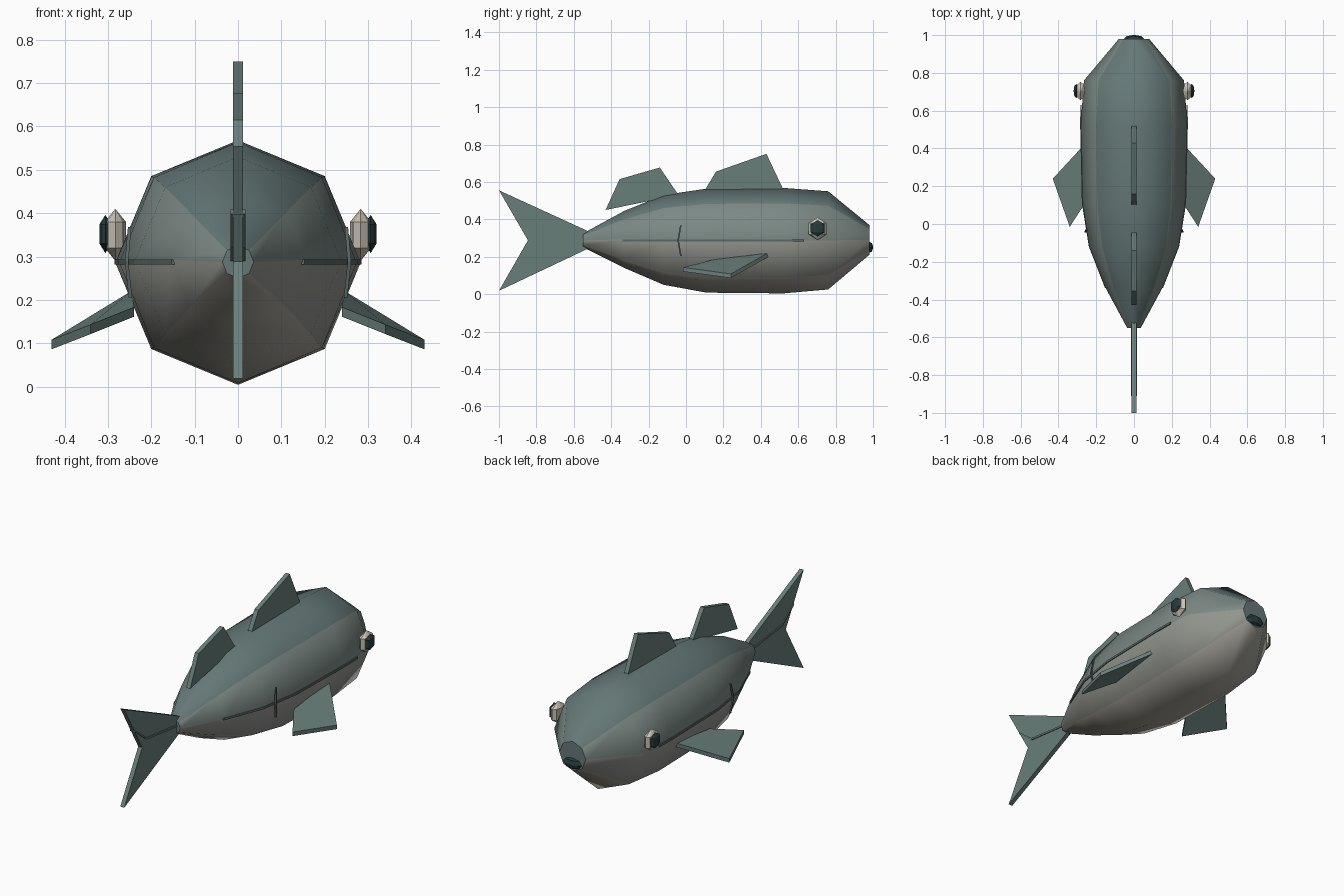
import bpy, bmesh, math
from mathutils import Vector

if "Cube" in bpy.data.objects:
    bpy.data.objects.remove(bpy.data.objects["Cube"])


def mat(name, rgb):
    m = bpy.data.materials.new(name)
    m.diffuse_color = (*rgb, 1)
    m.use_nodes = True
    m.node_tree.nodes["Principled BSDF"].inputs["Base Color"].default_value = m.diffuse_color
    return m


BACK = mat("back_teal", (0.13, 0.19, 0.185))
FLANK = mat("flank_grey", (0.20, 0.25, 0.235))
LOWER = mat("lower_flank", (0.29, 0.30, 0.27))
BELLY = mat("belly_cream", (0.36, 0.35, 0.31))
FIN = mat("fin_teal", (0.14, 0.21, 0.195))
WHITE = mat("eye_white", (0.60, 0.55, 0.47))
DARK = mat("dark", (0.02, 0.045, 0.045))
LINE = mat("line", (0.10, 0.14, 0.135))


def finish(name, bm, mats):
    bmesh.ops.recalc_face_normals(bm, faces=bm.faces[:])
    me = bpy.data.meshes.new(name)
    bm.to_mesh(me)
    bm.free()
    ob = bpy.data.objects.new(name, me)
    bpy.context.collection.objects.link(ob)
    for m in mats:
        me.materials.append(m)
    return ob


def slab(name, pts, offset, material):
    """Closed plate: outline pts shifted both ways by offset."""
    bm = bmesh.new()
    off = Vector(offset)
    a = [bm.verts.new(Vector(p) + off) for p in pts]
    b = [bm.verts.new(Vector(p) - off) for p in pts]
    bm.faces.new(a)
    bm.faces.new(b[::-1])
    n = len(pts)
    for i in range(n):
        j = (i + 1) % n
        bm.faces.new((a[i], b[i], b[j], a[j]))
    return finish(name, bm, [material])


def strip(name, path, half_a, half_b, material):
    """Thin rectangular bar following a path."""
    bm = bmesh.new()
    a, b = Vector(half_a), Vector(half_b)
    rings = [[bm.verts.new(Vector(p) + o) for o in (a + b, a - b, -a - b, b - a)]
             for p in path]
    for r, s in zip(rings, rings[1:]):
        for i in range(4):
            j = (i + 1) % 4
            bm.faces.new((r[i], r[j], s[j], s[i]))
    bm.faces.new(rings[0])
    bm.faces.new(rings[-1][::-1])
    return finish(name, bm, [material])


def ball(name, centre, radii, material, segs=8, rings=3):
    bm = bmesh.new()
    bmesh.ops.create_uvsphere(bm, u_segments=segs, v_segments=rings, radius=1)
    bmesh.ops.scale(bm, vec=radii, verts=bm.verts)
    bmesh.ops.translate(bm, vec=centre, verts=bm.verts)
    return finish(name, bm, [material])


# Body: eight-sided loft, (y, half width, bottom, top)
sections = [(-0.55, 0.036, 0.25, 0.325), (-0.33, 0.155, 0.14, 0.445),
            (-0.12, 0.238, 0.05, 0.53), (0.11, 0.274, 0.008, 0.564),
            (0.52, 0.283, 0.004, 0.568), (0.76, 0.265, 0.025, 0.55),
            (0.98, 0.08, 0.21, 0.37)]
bm = bmesh.new()
loops = []
for y, w, lo, hi in sections:
    c, h = (lo + hi) / 2, (hi - lo) / 2
    loops.append([bm.verts.new((w * math.cos(i * math.pi / 4), y,
                                c + h * math.sin(i * math.pi / 4))) for i in range(8)])
shade = [1, 0, 0, 1, 2, 3, 3, 2]
for r, s in zip(loops, loops[1:]):
    for i in range(8):
        j = (i + 1) % 8
        bm.faces.new((r[i], r[j], s[j], s[i])).material_index = shade[i]
bm.faces.new(loops[0])
bm.faces.new(loops[-1])
body = finish("body", bm, [BACK, FLANK, LOWER, BELLY])
bpy.context.view_layer.objects.active = body
body.select_set(True)
bpy.ops.object.shade_smooth_by_angle(angle=math.radians(50))

# Upright fins and tail
upright = {
    "front_dorsal_fin": [(0.10, 0.555), (0.16, 0.655), (0.43, 0.75), (0.52, 0.56)],
    "rear_dorsal_fin": [(-0.43, 0.45), (-0.355, 0.615), (-0.14, 0.677), (-0.04, 0.53)],
    "tail_upper_lobe": [(-0.52, 0.288), (-0.52, 0.335), (-1.0, 0.555), (-0.845, 0.288)],
    "tail_lower_lobe": [(-0.52, 0.288), (-0.845, 0.288), (-1.0, 0.018), (-0.52, 0.245)],
}
for name, prof in upright.items():
    slab(name, [(0, y, z) for y, z in prof], (0.012, 0, 0), FIN)
strip("tail_ray", [(0, -0.91, 0.403), (0, -0.81, 0.325), (0, -0.54, 0.293)],
      (0.017, 0, 0), (0, 0, 0.005), FIN)

# Paired parts
for side, s in (("right", 1), ("left", -1)):
    slab(side + "_pectoral_fin",
         [(s * x, y, z) for x, y, z in ((0.245, 0.44, 0.21), (0.43, 0.24, 0.097),
                                        (0.34, -0.015, 0.132), (0.24, 0.14, 0.172))],
         (0, 0, 0.011), FIN)
    ball(side + "_eye", (s * 0.283, 0.704, 0.35), (0.028, 0.056, 0.06), WHITE)
    ball(side + "_pupil", (s * 0.306, 0.704, 0.352), (0.016, 0.043, 0.044), DARK)
    strip(side + "_lateral_line",
          [(s * x, y, 0.287) for x, y in ((0.15, -0.34), (0.236, -0.12), (0.273, 0.11),
                                          (0.282, 0.52), (0.281, 0.63))],
          (0.003, 0, 0), (0, 0, 0.006), LINE)
    strip(side + "_gill_line",
          [(s * 0.25, -0.028, 0.368), (s * 0.257, -0.042, 0.288), (s * 0.248, -0.028, 0.205)],
          (0.004, 0, 0), (0, 0.004, 0), LINE)

# Mouth
ball("mouth", (0, 0.98, 0.25), (0.055, 0.021, 0.03), DARK, 8, 4)
